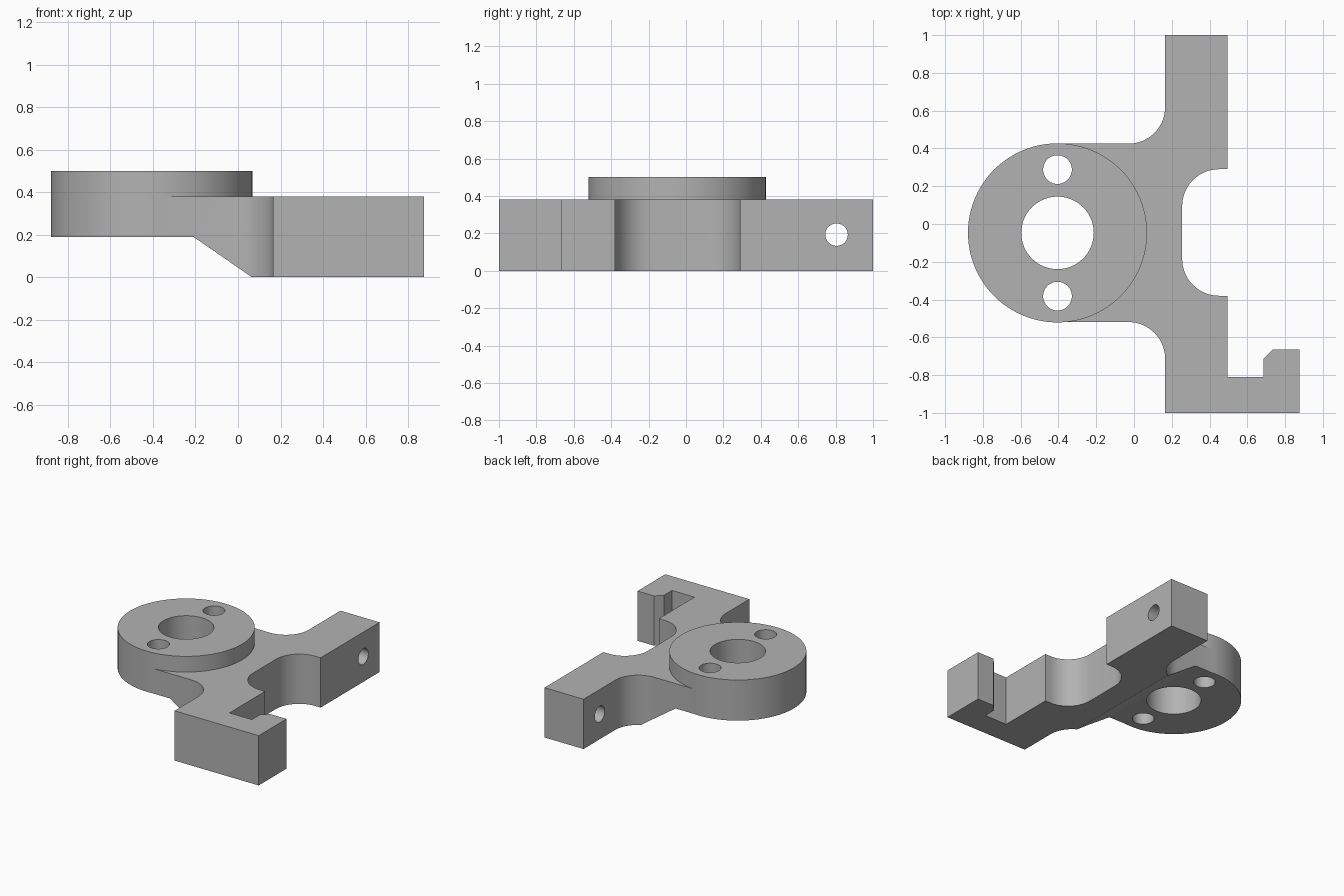
import bpy, bmesh, math
from mathutils import Vector

cube = bpy.data.objects.get("Cube")
if cube:
    bpy.data.objects.remove(cube, do_unlink=True)

grey = bpy.data.materials.new("machined grey")
grey.use_nodes = True
grey.diffuse_color = (0.45, 0.45, 0.45, 1)
grey.node_tree.nodes["Principled BSDF"].inputs["Base Color"].default_value = grey.diffuse_color

# Maps a profile point and a depth to space for each extrusion axis
AXES = {
    "x": lambda a, b, d: Vector((d, a, b)),
    "y": lambda a, b, d: Vector((a, d, b)),
    "z": lambda a, b, d: Vector((a, b, d)),
}


def prism(name, points, low, high, axis="z"):
    """Extrude a closed 2D profile along an axis."""
    place = AXES[axis]
    bm = bmesh.new()
    base = bm.faces.new([bm.verts.new(place(a, b, low)) for a, b in points])
    grown = bmesh.ops.extrude_face_region(bm, geom=[base])["geom"]
    moved = [v for v in grown if isinstance(v, bmesh.types.BMVert)]
    bmesh.ops.translate(bm, verts=moved, vec=place(0, 0, high - low))
    bmesh.ops.recalc_face_normals(bm, faces=bm.faces)
    mesh = bpy.data.meshes.new(name)
    bm.to_mesh(mesh)
    bm.free()
    mesh.materials.append(grey)
    obj = bpy.data.objects.new(name, mesh)
    bpy.context.collection.objects.link(obj)
    return obj


def arc(cx, cy, r, start, end, steps=16):
    angles = [math.radians(start + (end - start) * i / steps) for i in range(steps + 1)]
    return [(cx + r * math.cos(t), cy + r * math.sin(t)) for t in angles]


def circle(cx, cy, r, steps=64):
    return arc(cx, cy, r, 0, 360, steps)[:-1]


def combine(target, other, operation):
    """Apply a boolean and discard the second solid."""
    mod = target.modifiers.new(operation, "BOOLEAN")
    mod.operation, mod.solver, mod.object = operation, "EXACT", other
    bpy.context.view_layer.objects.active = target
    bpy.ops.object.modifier_apply(modifier=mod.name)
    bpy.data.objects.remove(other, do_unlink=True)


HUB_X, HUB_Y, HUB_R = -0.405, -0.047, 0.474
HUB_BOTTOM, HUB_TOP, PLATE_TOP = 0.19, 0.5, 0.38
WEB = HUB_R - 0.002
FILLET = 0.195

# Bracket plate: web, two arms, rounded relief and hooked foot
outline = [(HUB_X, HUB_Y + WEB), (HUB_X, HUB_Y - WEB)]
outline += arc(-0.03, HUB_Y - WEB - FILLET, FILLET, 90, 0)
outline += [(0.165, -1), (0.875, -1), (0.875, -0.665), (0.735, -0.665),
            (0.685, -0.715), (0.685, -0.81), (0.495, -0.81), (0.495, -0.38)]
outline += arc(0.45, -0.185, FILLET, 270, 180)
outline += arc(0.45, 0.095, FILLET, 180, 90)
outline += [(0.495, 0.29), (0.495, 1), (0.165, 1)]
outline += arc(-0.03, HUB_Y + WEB + FILLET, FILLET, 0, -90)
bracket = prism("bracket", outline, 0, PLATE_TOP)

# Sloped underside leading up to the hub
slope = [(-1, HUB_BOTTOM), (-0.21, HUB_BOTTOM), (0.065, 0), (0.21, -0.1), (-1, -0.1)]
combine(bracket, prism("slope_cutter", slope, -2, 2, "y"), "DIFFERENCE")

# Round hub
hub = prism("hub", circle(HUB_X, HUB_Y, HUB_R, 96), HUB_BOTTOM, HUB_TOP)
combine(bracket, hub, "UNION")

# Centre bore and two bolt holes
for offset, radius in ((0, 0.192), (0.335, 0.076), (-0.335, 0.076)):
    hole = prism("hole_cutter", circle(HUB_X, HUB_Y + offset, radius), -1, 1)
    combine(bracket, hole, "DIFFERENCE")

# Cross hole through the rear arm
combine(bracket, prism("arm_hole_cutter", circle(0.805, 0.193, 0.06), 0, 1, "x"), "DIFFERENCE")

bpy.ops.object.select_all(action="DESELECT")
bracket.select_set(True)
bpy.context.view_layer.objects.active = bracket
bpy.ops.object.shade_smooth_by_angle(angle=math.radians(30))
